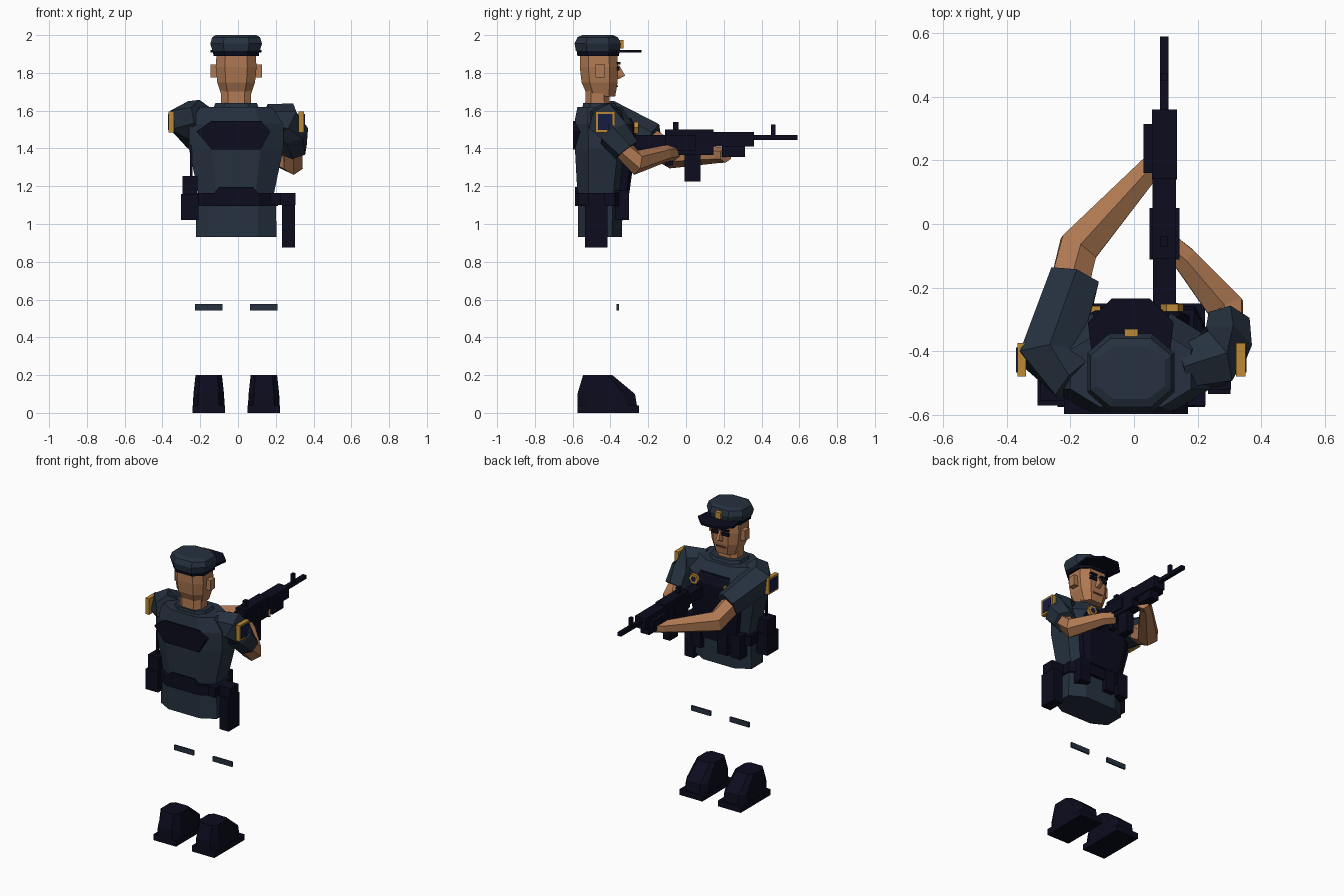
import bpy, bmesh, math
from mathutils import Vector


def mat(name, r, g, b):
    m = bpy.data.materials.new(name)
    m.diffuse_color = (r, g, b, 1)
    return m


CLOTH = mat("slate_cloth", 0.019, 0.031, 0.05)
DARK = mat("midnight_black", 0.0035, 0.0035, 0.013)
SKIN = mat("skin", 0.43, 0.19, 0.085)
GOLD = mat("gold", 0.5, 0.25, 0.035)
NAVY = mat("navy_patch", 0.008, 0.012, 0.06)
LIP = mat("lip_brown", 0.16, 0.06, 0.035)


def finish(name, bm, m):
    bmesh.ops.recalc_face_normals(bm, faces=bm.faces[:])
    me = bpy.data.meshes.new(name)
    bm.to_mesh(me)
    bm.free()
    me.materials.append(m)
    ob = bpy.data.objects.new(name, me)
    bpy.context.collection.objects.link(ob)
    return ob


def skin_rings(name, rings, m):
    """Bridge equal-sized rings of points and cap both ends."""
    bm = bmesh.new()
    vs = [[bm.verts.new(p) for p in r] for r in rings]
    n = len(vs[0])
    for a, b in zip(vs, vs[1:]):
        for i in range(n):
            bm.faces.new((a[i], a[(i + 1) % n], b[(i + 1) % n], b[i]))
    bm.faces.new(vs[0])
    bm.faces.new(vs[-1])
    return finish(name, bm, m)


def box(name, x0, x1, y0, y1, z0, z1, m=DARK):
    return skin_rings(name, [[(x0, y0, z), (x1, y0, z), (x1, y1, z), (x0, y1, z)]
                             for z in (z0, z1)], m)


def octagon(cx, hx, y0, y1, z, c):
    cy, hy = (y0 + y1) / 2, (y1 - y0) / 2
    kx, ky = hx * (1 - c), hy * (1 - c)
    pts = [(-kx, -hy), (kx, -hy), (hx, -ky), (hx, ky), (kx, hy), (-kx, hy), (-hx, ky), (-hx, -ky)]
    return [(cx + x, cy + y, z) for x, y in pts]


def loft(name, sections, m, c=0.5, cx=-0.01):
    """Sections: (z, half width, back y, front y)."""
    return skin_rings(name, [octagon(cx, hx, y0, y1, z, c) for z, hx, y0, y1 in sections], m)


def limb(name, path, radii, m, n=6):
    path = [Vector(p) for p in path]
    rings = []
    for i, p in enumerate(path):
        t = (path[min(i + 1, len(path) - 1)] - path[max(i - 1, 0)]).normalized()
        side = t.cross(Vector((0, 0, 1))).normalized()
        up = side.cross(t)
        rings.append([p + radii[i] * (side * math.cos(a) + up * math.sin(a))
                      for a in (math.tau * (k + 0.5) / n for k in range(n))])
    return skin_rings(name, rings, m)


def plate(name, pts, y0, y1, m):
    """Flat outline in x,z given thickness along y."""
    return skin_rings(name, [[(x, y, z) for x, z in pts] for y in (y0, y1)], m)


# boots and knee plates
for side, cx in (("left", -0.155), ("right", 0.137)):
    box(side + "_sole", cx - 0.086, cx + 0.086, -0.575, -0.25, 0, 0.04)
    loft(side + "_boot", [(0.04, 0.084, -0.575, -0.26), (0.1, 0.081, -0.575, -0.27),
                          (0.2, 0.07, -0.545, -0.39)], DARK, 0.35, cx)
    box(side + "_knee_plate", cx - 0.073, cx + 0.073, -0.367, -0.356, 0.543, 0.577, CLOTH)

# hips, belt and torso
loft("hips", [(0.93, 0.213, -0.573, -0.34), (1.1, 0.212, -0.573, -0.335)], CLOTH, 0.45)
loft("belt", [(1.095, 0.222, -0.588, -0.315), (1.165, 0.222, -0.588, -0.315)], DARK, 0.45)
plate("belt_back_pad", [(-0.13, 1.16), (0.11, 1.16), (0.08, 1.195), (-0.1, 1.195)],
      -0.588, -0.56, DARK)
loft("torso", [(1.16, 0.2, -0.575, -0.325), (1.4, 0.25, -0.588, -0.29),
               (1.53, 0.25, -0.592, -0.285), (1.62, 0.19, -0.575, -0.34)], CLOTH, 0.48)
loft("collar", [(1.6, 0.125, -0.55, -0.36), (1.64, 0.11, -0.545, -0.375)], CLOTH, 0.45)

# vest front and back panel
skin_rings("vest_front", [octagon(-0.01, hx, -0.42, y, z, 0.25) for z, hx, y in
                          ((1.165, 0.15, -0.3), (1.38, 0.185, -0.27),
                           (1.5, 0.16, -0.262), (1.56, 0.12, -0.29))], DARK)
plate("back_panel", [(-0.14, 1.395), (0.12, 1.395), (0.17, 1.49), (0.12, 1.545),
                     (-0.14, 1.545), (-0.22, 1.49)], -0.597, -0.52, DARK)

# chest badge and name strip
badge = [(0.12 + 0.036 * math.cos(math.tau * k / 6), 1.51 + 0.036 * math.sin(math.tau * k / 6))
         for k in range(6)]
plate("chest_badge", badge, -0.275, -0.252, GOLD)
plate("badge_center", [(0.12 + (x - 0.12) * 0.5, 1.51 + (z - 1.51) * 0.5) for x, z in badge],
      -0.253, -0.249, NAVY)
box("name_strip", -0.155, -0.105, -0.28, -0.258, 1.5, 1.52, GOLD)

# belt gear
for x in (-0.2, -0.1, 0.1):
    box("front_pouch", x, x + 0.075, -0.39, -0.303, 1.02, 1.18)
box("holster_top", 0.2, 0.305, -0.52, -0.43, 1.1, 1.165)
box("holster", 0.232, 0.303, -0.535, -0.415, 0.875, 1.1)
box("radio_pouch", -0.303, -0.21, -0.57, -0.45, 1.02, 1.16)
box("radio", -0.295, -0.215, -0.555, -0.465, 1.16, 1.255)
box("radio_antenna", -0.254, -0.242, -0.526, -0.514, 1.25, 1.42)
box("rear_pouch", 0.17, 0.225, -0.57, -0.5, 1.1, 1.165)

# head
loft("neck", [(1.6, 0.08, -0.535, -0.4), (1.74, 0.08, -0.53, -0.41)], SKIN, 0.45)
loft("head", [(1.675, 0.075, -0.52, -0.375), (1.75, 0.1, -0.553, -0.362),
              (1.83, 0.108, -0.562, -0.36), (1.91, 0.103, -0.562, -0.365)], SKIN, 0.45)
for s in (-1, 1):
    xs = sorted((-0.01 + s * 0.09, -0.01 + s * 0.136))
    box("ear", *xs, -0.48, -0.43, 1.775, 1.845, SKIN)
    xs = sorted((-0.01 + s * 0.014, -0.01 + s * 0.064))
    box("eye", *xs, -0.372, -0.352, 1.812, 1.835)
    box("eyebrow", *xs, -0.372, -0.348, 1.845, 1.857)
skin_rings("nose", [[(-0.01 - w, -0.37, z), (-0.01 + w, -0.37, z), (-0.01 + w * 0.6, y, z),
                     (-0.01 - w * 0.6, y, z)] for z, w, y in
                    ((1.768, 0.02, -0.355), (1.785, 0.02, -0.322), (1.84, 0.01, -0.353))], SKIN)
box("mouth", -0.045, 0.025, -0.375, -0.359, 1.724, 1.732, LIP)

# cap
loft("cap_band", [(1.89, 0.12, -0.575, -0.355), (1.925, 0.124, -0.58, -0.35)], DARK)
loft("cap_crown", [(1.915, 0.125, -0.583, -0.35), (1.955, 0.137, -0.59, -0.345),
                   (1.988, 0.127, -0.575, -0.36), (2.0, 0.108, -0.55, -0.385)], CLOTH)
brim = [(-0.13, -0.43), (0.11, -0.43), (0.125, -0.31), (0.05, -0.235), (-0.07, -0.235), (-0.145, -0.31)]
skin_rings("cap_brim", [[(x, y, z) for x, y in brim] for z in (1.908, 1.922)], DARK)
box("cap_badge", -0.03, 0.012, -0.36, -0.33, 1.93, 1.975, GOLD)

# sleeves and forearms
limb("left_sleeve", [(-0.19, -0.49, 1.575), (-0.265, -0.42, 1.55), (-0.19, -0.175, 1.445)],
     [0.085, 0.108, 0.09], CLOTH)
limb("left_forearm", [(-0.21, -0.22, 1.455), (-0.175, -0.075, 1.365), (0.05, 0.175, 1.365),
                      (0.1, 0.21, 1.365)], [0.07, 0.072, 0.042, 0.04], SKIN)
limb("right_sleeve", [(0.15, -0.45, 1.56), (0.25, -0.425, 1.55), (0.285, -0.385, 1.48),
                      (0.295, -0.315, 1.39)], [0.075, 0.1, 0.09, 0.075], CLOTH)
limb("right_forearm", [(0.292, -0.35, 1.42), (0.29, -0.265, 1.325), (0.16, -0.11, 1.372),
                       (0.1, -0.06, 1.38)], [0.055, 0.066, 0.045, 0.042], SKIN)

# framed sleeve patches
for side, x0, x1, s in (("left", -0.367, -0.34, -1), ("right", 0.32, 0.35, 1)):
    box(side + "_patch_frame", x0, x1, -0.48, -0.375, 1.485, 1.595, GOLD)
    xs = sorted(((x0 if s < 0 else x1) + s * 0.004, (x0 + x1) / 2))
    box(side + "_patch_center", *xs, -0.467, -0.388, 1.498, 1.582, NAVY)

# rifle
RIFLE = {
    "barrel": (0.081, 0.109, 0.34, 0.59, 1.446, 1.47),
    "front_sight": (0.085, 0.105, 0.45, 0.475, 1.46, 1.527),
    "handguard": (0.056, 0.136, 0.14, 0.36, 1.41, 1.488),
    "under_grip": (0.062, 0.128, 0.19, 0.312, 1.356, 1.42),
    "side_block": (0.03, 0.06, 0.16, 0.315, 1.41, 1.46),
    "receiver": (0.058, 0.132, -0.11, 0.145, 1.365, 1.5),
    "receiver_cover": (0.048, 0.143, -0.112, 0.05, 1.39, 1.47),
    "magazine": (0.068, 0.122, -0.008, 0.077, 1.225, 1.4),
    "rear_sight": (0.083, 0.107, -0.07, -0.04, 1.49, 1.54),
    "pistol_grip": (0.075, 0.115, -0.11, -0.07, 1.31, 1.4),
    "stock": (0.06, 0.132, -0.28, -0.1, 1.4, 1.47),
}
for part, dims in RIFLE.items():
    box("rifle_" + part, *dims)
